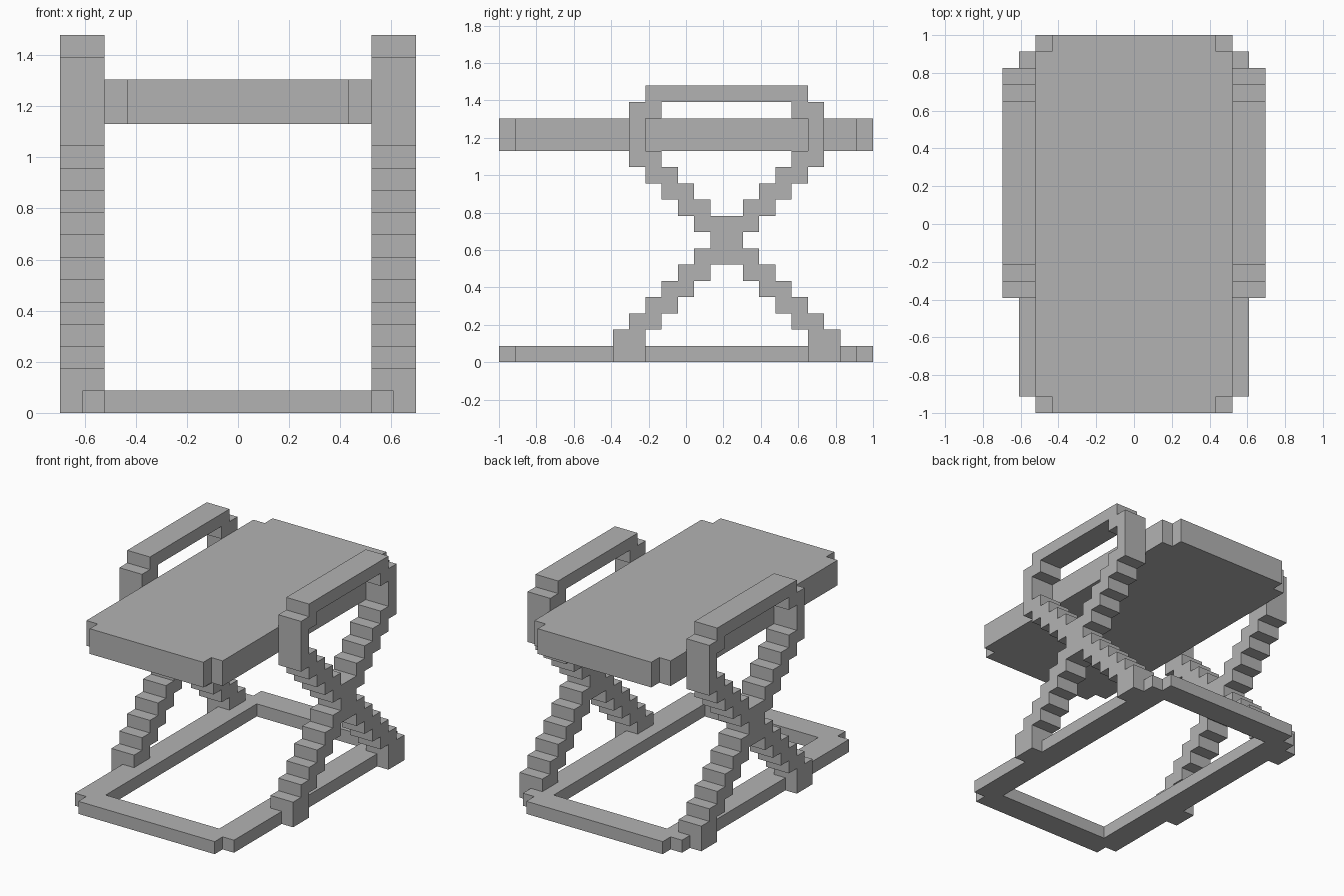
import bpy
import bmesh
from mathutils import Vector

U = 2 / 23                     # block size
CENTRE = 2.5                   # y of the crossing point of the legs, in blocks

if "Cube" in bpy.data.objects:
    bpy.data.objects.remove(bpy.data.objects["Cube"], do_unlink=True)

grey = bpy.data.materials.new("plain grey")
grey.use_nodes = True
grey.diffuse_color = (0.45, 0.45, 0.45, 1)
grey.node_tree.nodes["Principled BSDF"].inputs["Base Color"].default_value = grey.diffuse_color


def block_part(name, cells, place, push):
    """Extrude a flat pattern of unit cells; place maps (a, b) to a point in blocks."""
    bm = bmesh.new()
    for a, b in sorted(cells):
        ring = ((a, b), (a + 1, b), (a + 1, b + 1), (a, b + 1))
        bm.faces.new([bm.verts.new(Vector(place(*p)) * U) for p in ring])
    bmesh.ops.remove_doubles(bm, verts=bm.verts[:], dist=U / 100)
    result = bmesh.ops.extrude_face_region(bm, geom=bm.faces[:], use_keep_orig=True)
    moved = [g for g in result["geom"] if isinstance(g, bmesh.types.BMVert)]
    bmesh.ops.translate(bm, verts=moved, vec=Vector(push) * U)
    bmesh.ops.recalc_face_normals(bm, faces=bm.faces[:])
    bmesh.ops.dissolve_limit(bm, angle_limit=0.01, verts=bm.verts[:], edges=bm.edges[:])
    mesh = bpy.data.meshes.new(name)
    bm.to_mesh(mesh)
    bm.free()
    mesh.materials.append(grey)
    obj = bpy.data.objects.new(name, mesh)
    bpy.context.collection.objects.link(obj)
    return obj


def notched_plan(half_width):
    """Full-length rectangle with one block missing at each corner."""
    return {(x, y) for x in range(-half_width, half_width) for y in range(23)
            if not (x in (-half_width, half_width - 1) and y in (0, 22))}


def plan_at(z):
    return lambda x, y: (x, y - 11.5, z)


# Seat slab
block_part("seat", notched_plan(6), plan_at(13), (0, 0, 2))

# Floor frame, an open ring two blocks wide
opening = {(x, y) for x in range(-5, 5) for y in range(2, 21)}
block_part("base_frame", notched_plan(7) - opening, plan_at(0), (0, 0, 1))

# Crossed stepped legs with armrest: inner and outer reach of each row
rows = [(5, 7)]                                        # foot
rows += [(6 - k, 8 - k) for k in range(1, 7)]          # lower steps
rows += [(0, 1)]                                       # crossing
rows += [(max(k - 8, 0), k - 6) for k in range(8, 13)] # upper steps
rows += [(5, 6), (5, 6), (4, 6), (0, 5)]               # posts and armrest

profile = set()
for z, (inner, outer) in enumerate(rows):
    for d in range(inner, outer):
        profile |= {(d, z), (-d - 1, z)}

for side, label in ((1, "left"), (-1, "right")):
    block_part(label + "_crossed_legs_and_armrest", profile,
               lambda d, z: (6 * side, d + CENTRE, z), (2 * side, 0, 0))
